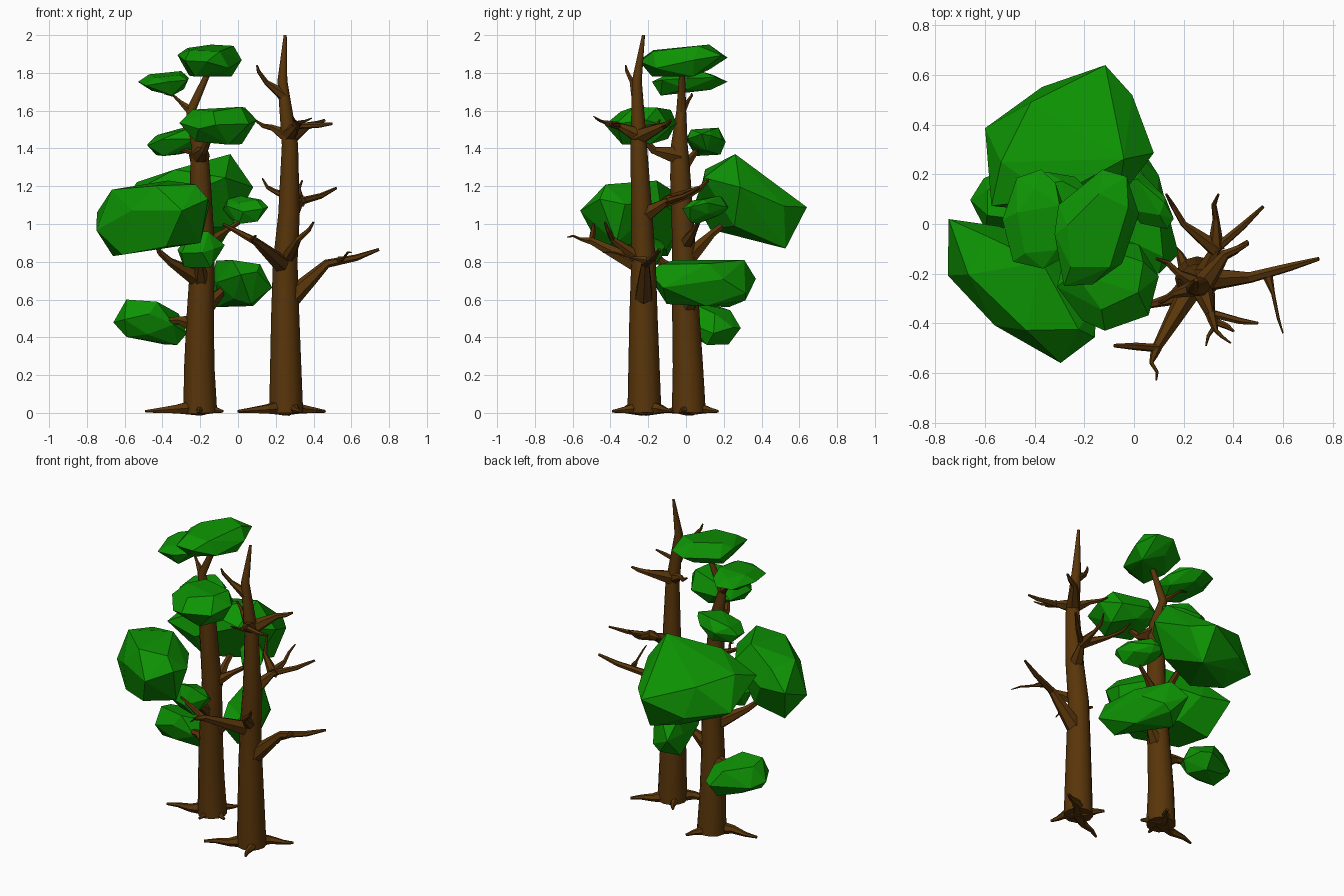
import bpy, bmesh, random
from math import sin, cos, pi, radians
from mathutils import Vector

if "Cube" in bpy.data.objects:
    bpy.data.objects.remove(bpy.data.objects["Cube"])

rnd = random.Random(4)


def material(name, rgb):
    m = bpy.data.materials.new(name)
    m.diffuse_color = (*rgb, 1)
    m.use_nodes = True
    m.node_tree.nodes["Principled BSDF"].inputs["Base Color"].default_value = m.diffuse_color
    return m


BARK = material("bark", (0.1, 0.036, 0.003))
LEAF = material("leaf", (0.004, 0.29, 0.001))


def finish(name, bm, mat):
    bmesh.ops.recalc_face_normals(bm, faces=bm.faces)
    me = bpy.data.meshes.new(name)
    bm.to_mesh(me)
    bm.free()
    me.materials.append(mat)
    ob = bpy.data.objects.new(name, me)
    bpy.context.collection.objects.link(ob)
    return ob


def tube(name, pts, radii, sides):
    """Tapered tube through the points."""
    bm = bmesh.new()
    c = [Vector(p) for p in pts]
    rings, u = [], None
    for i, r in enumerate(radii):
        t = (c[min(i + 1, len(c) - 1)] - c[max(i - 1, 0)]).normalized()
        if u is None:
            u = Vector((1, 0, 0)) if abs(t.x) < 0.8 else Vector((0, 1, 0))
        u = (u - t * u.dot(t)).normalized()
        v = t.cross(u)
        rings.append([bm.verts.new(c[i] + (u * cos(a) + v * sin(a)) * r)
                      for a in (2 * pi * k / sides for k in range(sides))])
    for a, b in zip(rings, rings[1:]):
        for k in range(sides):
            n = (k + 1) % sides
            bm.faces.new((a[k], a[n], b[n], b[k]))
    bm.faces.new(rings[0][::-1])
    bm.faces.new(rings[-1])
    return finish(name, bm, BARK)


def trunk(name, *rows):
    ob = tube(name, [r[:3] for r in rows], [r[3] for r in rows], 12)
    bpy.context.view_layer.objects.active = ob
    ob.select_set(True)
    bpy.ops.object.shade_smooth_by_angle(angle=radians(40))
    ob.select_set(False)
    return rows


def on_trunk(rows, z):
    """Trunk centre at height z."""
    for a, b in zip(rows, rows[1:]):
        if a[2] <= z <= b[2]:
            return Vector(a[:3]).lerp(Vector(b[:3]), (z - a[2]) / (b[2] - a[2]))


def limb(name, start, bend, tip, r):
    """Crooked branch: thick at the start, kinked between bend and tip."""
    s, b, t = Vector(start), Vector(bend), Vector(tip)
    kink = Vector([rnd.uniform(-.015, .015) for _ in range(3)])
    tube(name, [s, s.lerp(b, .55), b, b.lerp(t, .55) + kink, t],
         [r, r * .68, r * .4, r * .3, r * .14], 6)
    return b


def root(name, rows, x, y):
    """Flat root creeping from the trunk foot to (x, y)."""
    s, t = Vector((*rows[0][:2], .03)), Vector((x, y, .008))
    side = Vector((s.y - t.y, t.x - s.x, 0)) * .08
    tube(name, [s, s.lerp(t, .45) + side, s.lerp(t, .75), t], [.05, .026, .015, .008], 6)


def clump(name, xr, yr, zr, seed, tilt=(0, 0), skew=0):
    """Faceted boulder of leaves: three jittered rings hulled and fitted to a box."""
    rg = random.Random(seed)
    raw = []
    for z, r, n in ((-1, .68, 5), (0, 1, 8), (.9, .72, 5)):
        off = rg.random() * 6
        for k in range(n):
            a = off + 2 * pi * k / n + rg.uniform(-.2, .2)
            q = r * rg.uniform(.88, 1.12)
            x, y = q * cos(a), q * sin(a)
            raw.append((x, y + skew * x, z + rg.uniform(-.35, .35) + tilt[0] * x + tilt[1] * y))
    lo, hi = [[f(p[i] for p in raw) for i in range(3)] for f in (min, max)]
    box = (xr, yr, zr)
    bm = bmesh.new()
    for p in raw:
        bm.verts.new([b[0] + (p[i] - lo[i]) / (hi[i] - lo[i]) * (b[1] - b[0]) for i, b in enumerate(box)])
    h = bmesh.ops.convex_hull(bm, input=bm.verts[:])
    junk = [g for g in set(h["geom_interior"] + h["geom_unused"]) if isinstance(g, bmesh.types.BMVert)]
    bmesh.ops.delete(bm, geom=junk, context='VERTS')
    bmesh.ops.dissolve_limit(bm, angle_limit=.12, verts=bm.verts[:], edges=bm.edges[:])
    finish(name, bm, LEAF)


# Leafy tree: trunk, branches, roots
T = trunk("leafy_trunk", (-.2, .015, 0, .09), (-.205, .01, .25, .08), (-.2, 0, .5, .073), (-.185, -.012, .9, .061),
          (-.2, -.03, 1.25, .054), (-.205, -.035, 1.42, .044), (-.25, -.025, 1.6, .026), (-.15, -.02, 1.82, .014))
limb("leafy_branch_upper_front", on_trunk(T, 1.36), (-.18, -.17, 1.39), (-.12, -.24, 1.5), .055)
limb("leafy_branch_upper_back", on_trunk(T, 1.28), (-.25, .05, 1.38), (-.32, .09, 1.41), .038)
limb("leafy_branch_top", on_trunk(T, 1.6), (-.31, .01, 1.65), (-.39, .03, 1.69), .026)
limb("leafy_branch_big_left", on_trunk(T, .7), (-.36, -.13, .8), (-.44, -.2, .9), .055)
limb("leafy_branch_low_left", on_trunk(T, .46), (-.31, .03, .49), (-.42, .08, .5), .06)
limb("leafy_branch_low_right", on_trunk(T, .54), (-.09, .04, .64), (-.03, .06, .71), .06)
limb("leafy_branch_right", on_trunk(T, .88), (-.07, .04, .96), (.05, .1, 1.06), .045)
limb("leafy_branch_back", on_trunk(T, .8), (-.19, .14, .95), (-.2, .32, 1.08), .055)
limb("leafy_branch_front", on_trunk(T, .68), (-.2, -.12, .78), (-.19, -.17, .86), .055)
for x, y in ((-.49, -.05), (-.12, .17), (-.08, -.03), (-.21, -.11)):
    root("leafy_root", T, x, y)

# Bare tree: trunk, forked branches, roots
B = trunk("bare_trunk", (.255, -.22, 0, .09), (.25, -.225, .5, .075), (.25, -.225, .8, .065),
          (.27, -.235, 1.05, .057), (.275, -.25, 1.42, .043), (.235, -.26, 1.76, .026), (.25, -.225, 2, .008))
fork = limb("bare_branch_right", on_trunk(B, .58), (.47, -.215, .79), (.745, -.14, .865), .058)
limb("bare_twig_right", fork + Vector((.07, 0, .02)), (.56, -.28, .82), (.6, -.44, .85), .02)
fork = limb("bare_branch_front", on_trunk(B, .77), (.09, -.5, .91), (-.08, -.49, 1), .052)
limb("bare_twig_front", fork, (.07, -.56, .92), (.09, -.63, .93), .022)
limb("bare_branch_front_right", on_trunk(B, .8), (.32, -.39, .92), (.4, -.43, 1.01), .042)
fork = limb("bare_branch_mid_right", on_trunk(B, 1.04), (.33, -.1, 1.12), (.52, .07, 1.19), .05)
limb("bare_twig_mid_left", fork, (.2, 0, 1.17), (.13, .12, 1.24), .034)
limb("bare_twig_mid_back", fork, (.33, .02, 1.15), (.34, .12, 1.23), .034)
limb("bare_branch_upper_back", on_trunk(B, 1.46), (.37, -.12, 1.52), (.46, -.08, 1.55), .048)
fork = limb("bare_branch_upper_front", on_trunk(B, 1.47), (.31, -.36, 1.52), (.5, -.4, 1.53), .045)
limb("bare_twig_upper_front", fork, (.33, -.43, 1.54), (.39, -.48, 1.56), .024)
limb("bare_twig_upper_outer", fork, (.32, -.42, 1.53), (.29, -.49, 1.57), .024)
limb("bare_branch_upper_left", on_trunk(B, 1.46), (.18, -.2, 1.51), (.09, -.14, 1.55), .04)
limb("bare_branch_top", on_trunk(B, 1.68), (.15, -.285, 1.75), (.1, -.32, 1.84), .034)
for x, y in ((0, -.36), (.46, -.07), (.33, -.39), (.16, -.09)):
    root("bare_root", B, x, y)

# Foliage clumps: x range, y range, z range
clump("leaf_top", (-.32, .02), (-.25, .22), (1.78, 1.95), 3, (-.1, .3), .3)
clump("leaf_top_left", (-.53, -.26), (-.18, .22), (1.68, 1.81), 5, (.2, .3))
clump("leaf_upper_front", (-.31, .1), (-.43, -.05), (1.42, 1.62), 8)
clump("leaf_upper_back", (-.48, -.15), (0, .21), (1.36, 1.51), 11, (.5, 0))
clump("leaf_right_small", (-.08, .16), (-.02, .23), (1, 1.15), 14, (0, .3), -.7)
clump("leaf_lower_right", (-.14, .18), (-.2, .37), (.56, .81), 17, (0, -.2), -.8)
clump("leaf_low_left", (-.66, -.27), (-.02, .29), (.36, .6), 21, (-.4, -.3), .4)
clump("leaf_front_small", (-.32, -.07), (-.31, -.11), (.77, .96), 24)
clump("leaf_big_left", (-.75, -.15), (-.56, .02), (.83, 1.23), 27, (.3, .1), -.7)
clump("leaf_big_back", (-.6, .08), (.05, .64), (.87, 1.37), 30, (.2, -.5), .2)
